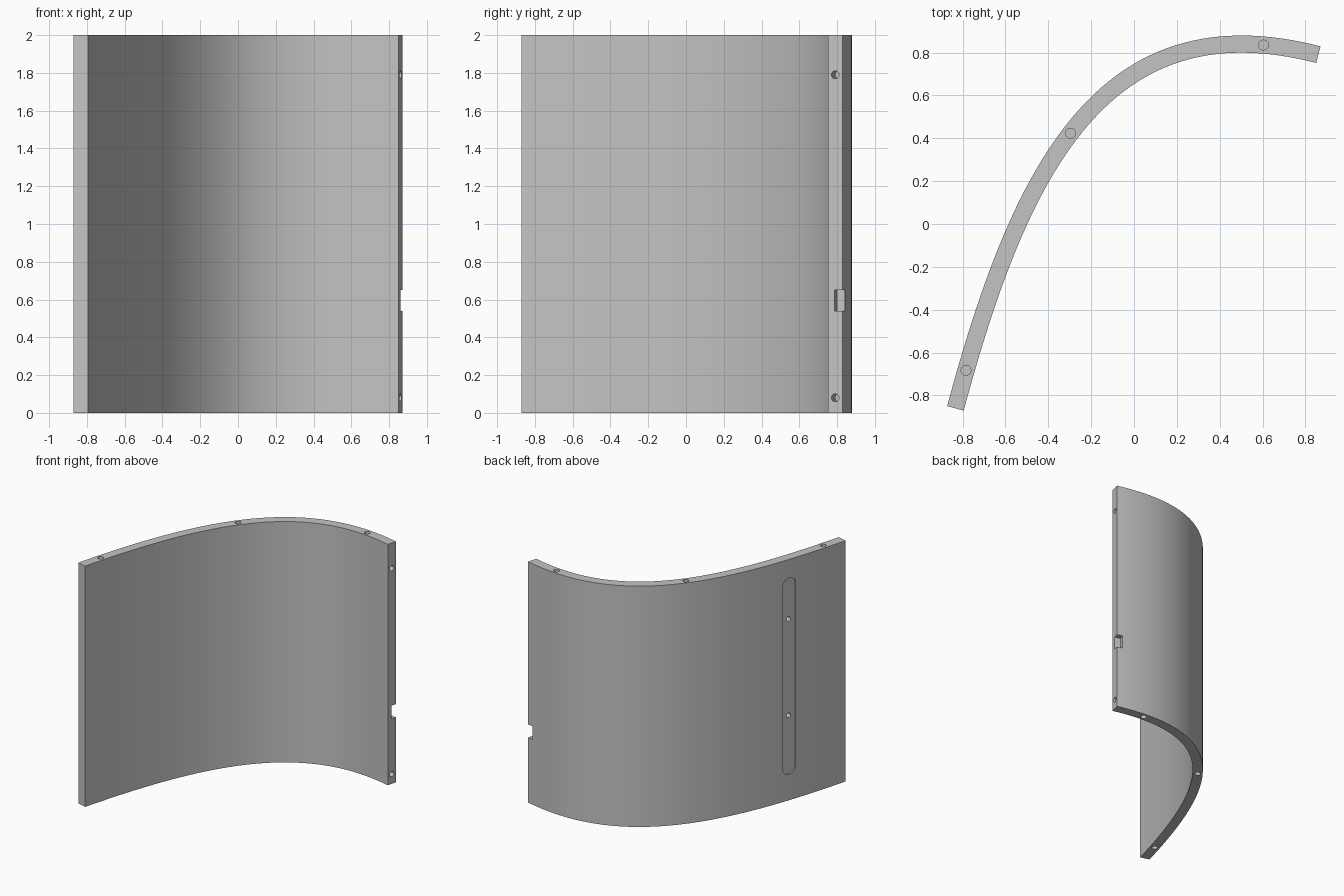
import bpy, bmesh, math
from mathutils import Vector, Matrix

if "Cube" in bpy.data.objects:
    bpy.data.objects.remove(bpy.data.objects["Cube"])

HEIGHT, HALF = 2.0, 0.04
UP = Vector((0, 0, 1))
# Centre line of the panel, one cubic curve
CURVE = [Vector(p) for p in ((-0.833, -0.86, 0), (-0.533, 0.255, 0),
                             (-0.143, 1.049, 0), (0.86, 0.79, 0))]


def along(t):
    """Point, tangent and outward normal on the centre line."""
    a, b, c, d = CURVE
    s = 1 - t
    pos = a * s**3 + b * 3 * s * s * t + c * 3 * s * t * t + d * t**3
    tan = ((b - a) * s * s + (c - b) * 2 * s * t + (d - c) * t * t).normalized()
    return pos, tan, UP.cross(tan)


def prism(name, outline, start, sweep):
    """Solid made by sweeping an outline of 3D points."""
    bm = bmesh.new()
    face = bm.faces.new([bm.verts.new(p + start) for p in outline])
    new = bmesh.ops.extrude_face_region(bm, geom=[face])["geom"]
    bmesh.ops.translate(bm, vec=sweep, verts=[v for v in new if isinstance(v, bmesh.types.BMVert)])
    bmesh.ops.recalc_face_normals(bm, faces=bm.faces)
    mesh = bpy.data.meshes.new(name)
    bm.to_mesh(mesh)
    bm.free()
    obj = bpy.data.objects.new(name, mesh)
    bpy.context.collection.objects.link(obj)
    return obj


def stadium(u, v, radius, half_length=0.0, steps=12):
    """Circle, or a slot with round ends when half_length is set."""
    points = []
    for end in (1, -1):
        for i in range(steps + (half_length > 0)):
            a = math.pi * i / steps + (0 if end > 0 else math.pi)
            points.append(u * radius * math.cos(a) + v * (radius * math.sin(a) + end * half_length))
    return points


# Curved panel
samples = [along(i / 64) for i in range(65)]
outer = [p + n * HALF for p, _, n in samples]
inner = [p - n * HALF for p, _, n in samples]
panel = prism("curved_panel", outer + inner[::-1], Vector(), UP * HEIGHT)

cutters = []


def cut(name, outline, surface, out, depth):
    cutters.append(prism(name, outline, surface - out * depth, out * (depth + 0.05)))


# Pin holes in the top and bottom edges
for t in (0.054, 0.47, 0.91):
    pos, tan, nor = along(t)
    for z, out in ((0, -UP), (HEIGHT, UP)):
        cut("pin_hole_cutter", stadium(tan, nor, 0.023), pos + UP * z, out, 0.08)

# Holes and latch notch in the left end
pos, tan, nor = along(1)
for z in (0.08, 1.79):
    cut("end_hole_cutter", stadium(nor, UP, 0.021), pos + UP * z, tan, 0.08)
notch = [nor * a + UP * b for a, b in ((-0.003, 0.54), (0.08, 0.54), (0.08, 0.65), (-0.003, 0.65))]
cut("notch_cutter", notch, pos, tan, 0.05)

# Shallow handle recess with two blind screw holes on the outer face
pos, tan, nor = along(0.162)
surface = pos + nor * HALF
cut("recess_cutter", stadium(tan, UP, 0.06, 0.755), surface + UP * 1.03, nor, 0.01)
for z in (0.7, 1.5):
    cut("screw_hole_cutter", stadium(tan, UP, 0.019), surface + UP * z, nor, 0.05)

# Apply the cuts, then remove the cutters
bpy.ops.object.select_all(action="DESELECT")
bpy.context.view_layer.objects.active = panel
panel.select_set(True)
for cutter in cutters:
    cutter.hide_render = True
    mod = panel.modifiers.new("cut", "BOOLEAN")
    mod.operation = "DIFFERENCE"
    mod.solver = "EXACT"
    mod.object = cutter
    bpy.ops.object.modifier_apply(modifier=mod.name)
    bpy.data.objects.remove(cutter)

# Plain grey finish
grey = bpy.data.materials.new("plain_grey")
grey.use_nodes = True
color = (0.55, 0.55, 0.55, 1)
grey.diffuse_color = color
grey.node_tree.nodes["Principled BSDF"].inputs["Base Color"].default_value = color
panel.data.materials.clear()
panel.data.materials.append(grey)
bpy.ops.object.shade_smooth_by_angle(angle=math.radians(30))
